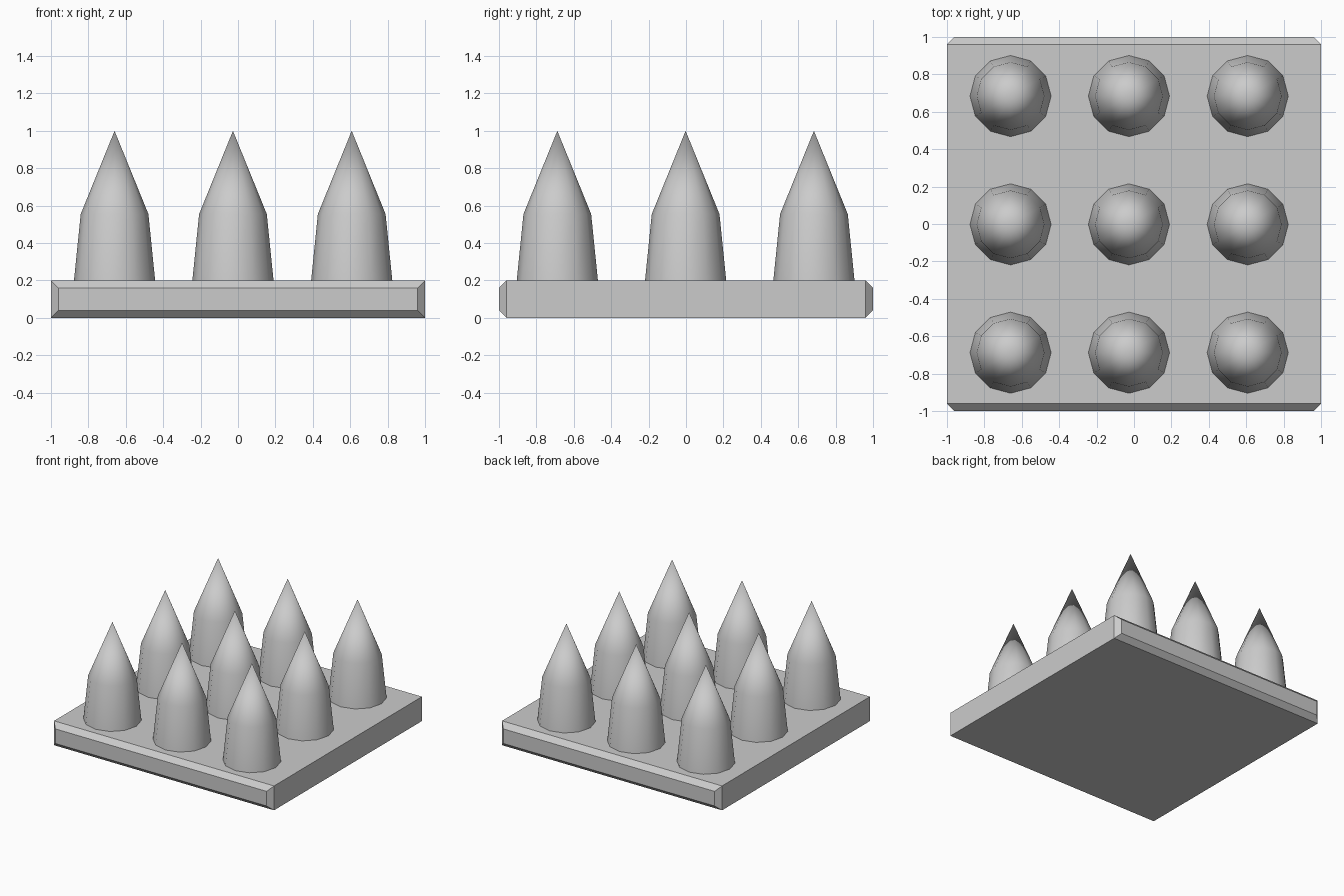
import bpy, bmesh
from math import cos, sin, tau

if "Cube" in bpy.data.objects:
    bpy.data.objects.remove(bpy.data.objects["Cube"])


def loft(name, rings, smooth=False):
    """Skin a stack of matching rings, capping both ends; a one-point ring is a tip."""
    bm = bmesh.new()
    loops = [[bm.verts.new(p) for p in ring] for ring in rings]
    for a, b in zip(loops, loops[1:]):
        n = len(a)
        for i in range(n):
            j = (i + 1) % n
            bm.faces.new((a[i], a[j], b[0]) if len(b) == 1 else (a[i], a[j], b[j], b[i]))
    for ring in (loops[0], loops[-1]):
        if len(ring) > 2:
            bm.faces.new(ring)
    bmesh.ops.recalc_face_normals(bm, faces=bm.faces)
    for f in bm.faces:
        f.smooth = smooth and len(f.verts) < 5
    mesh = bpy.data.meshes.new(name)
    bm.to_mesh(mesh)
    bm.free()
    obj = bpy.data.objects.new(name, mesh)
    bpy.context.collection.objects.link(obj)
    return obj


# Base plate: slab with chamfered front and back ends
def plate_ring(y, inset):
    x, lo, hi = 1 - inset, inset, 0.2 - inset
    return [(-x, y, lo), (x, y, lo), (x, y, hi), (-x, y, hi)]


loft("base_plate", [plate_ring(-1, 0.04), plate_ring(-0.96, 0),
                    plate_ring(0.96, 0), plate_ring(1, 0.04)])


# Spikes: tapered twelve-sided shafts with pointed tips
def circle(cx, cy, r, z, n=12):
    return [(cx + r * cos(tau * i / n), cy + r * sin(tau * i / n), z) for i in range(n)]


for row, y in enumerate((-0.688, -0.002, 0.684)):
    for col, x in enumerate((-0.66, -0.027, 0.608)):
        loft(f"spike_{row}_{col}", [circle(x, y, 0.217, 0.2), circle(x, y, 0.181, 0.555),
                                    [(x, y, 1.0)]], smooth=True)
